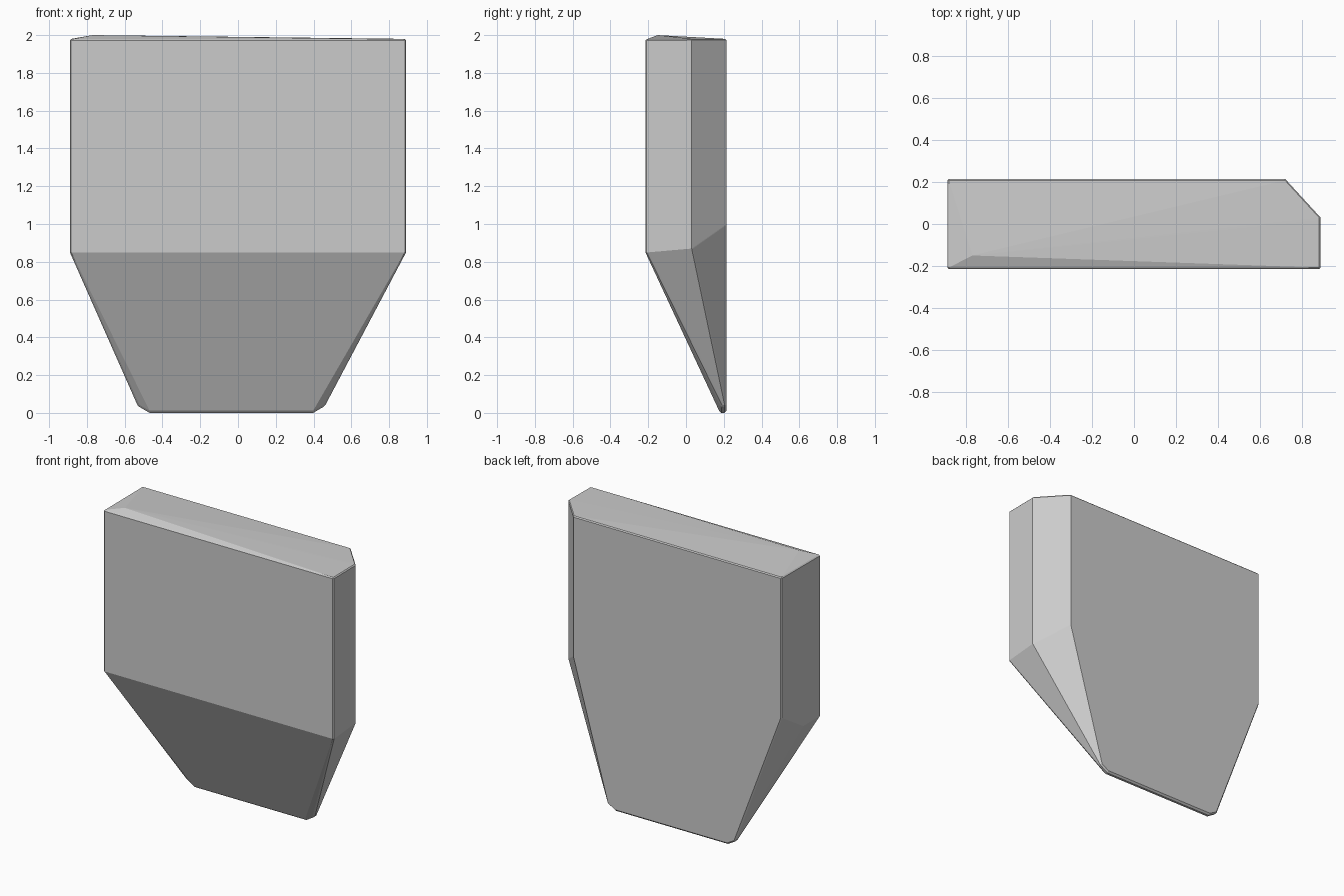
import bpy, bmesh
from mathutils import Vector

# Corner centres of the faceted slab: x, y, z, rounding radius
corners = [
    # front panel
    (-0.878, -0.203, 0.855, 0.012), (0.878, -0.203, 0.855, 0.012),
    (-0.878, -0.203, 1.966, 0.012), (0.878, -0.203, 1.966, 0.012),
    # back panel, right corner cut away
    (-0.878, 0.203, 1.00, 0.012), (0.715, 0.203, 1.00, 0.012),
    (-0.878, 0.203, 1.968, 0.012), (0.715, 0.203, 1.968, 0.012),
    # outer edge of the right cut
    (0.878, 0.025, 0.875, 0.012), (0.878, 0.025, 1.968, 0.012),
    # left side crease
    (-0.878, -0.03, 0.855, 0.012),
    # tapered bottom blade
    (-0.46, 0.195, 0.02, 0.02), (0.39, 0.195, 0.02, 0.02),
    (-0.515, 0.197, 0.05, 0.018), (0.445, 0.197, 0.05, 0.018),
    # shallow peak on top
    (-0.77, -0.15, 2.0, 0.0),
]

# Wrap small rounded knobs at every corner in one convex hull
bm = bmesh.new()
for x, y, z, r in corners:
    c = Vector((x, y, z))
    if r == 0:
        bm.verts.new(c)
        continue
    for sx in (-1, 1):
        for sy in (-1, 1):
            for sz in (-1, 1):
                for w in ((1, .41, .41), (.41, 1, .41), (.41, .41, 1)):
                    d = Vector((sx * w[0], sy * w[1], sz * w[2]))
                    bm.verts.new(c + d * r)
hull = bmesh.ops.convex_hull(bm, input=bm.verts[:])
loose = [v for v in bm.verts if not v.link_faces]
bmesh.ops.delete(bm, geom=loose, context='VERTS')
bmesh.ops.dissolve_limit(bm, angle_limit=0.003, verts=bm.verts[:], edges=bm.edges[:])
bmesh.ops.recalc_face_normals(bm, faces=bm.faces[:])

mesh = bpy.data.meshes.new("stone_slab")
bm.to_mesh(mesh)
bm.free()
slab = bpy.data.objects.new("stone_slab", mesh)
bpy.context.collection.objects.link(slab)
